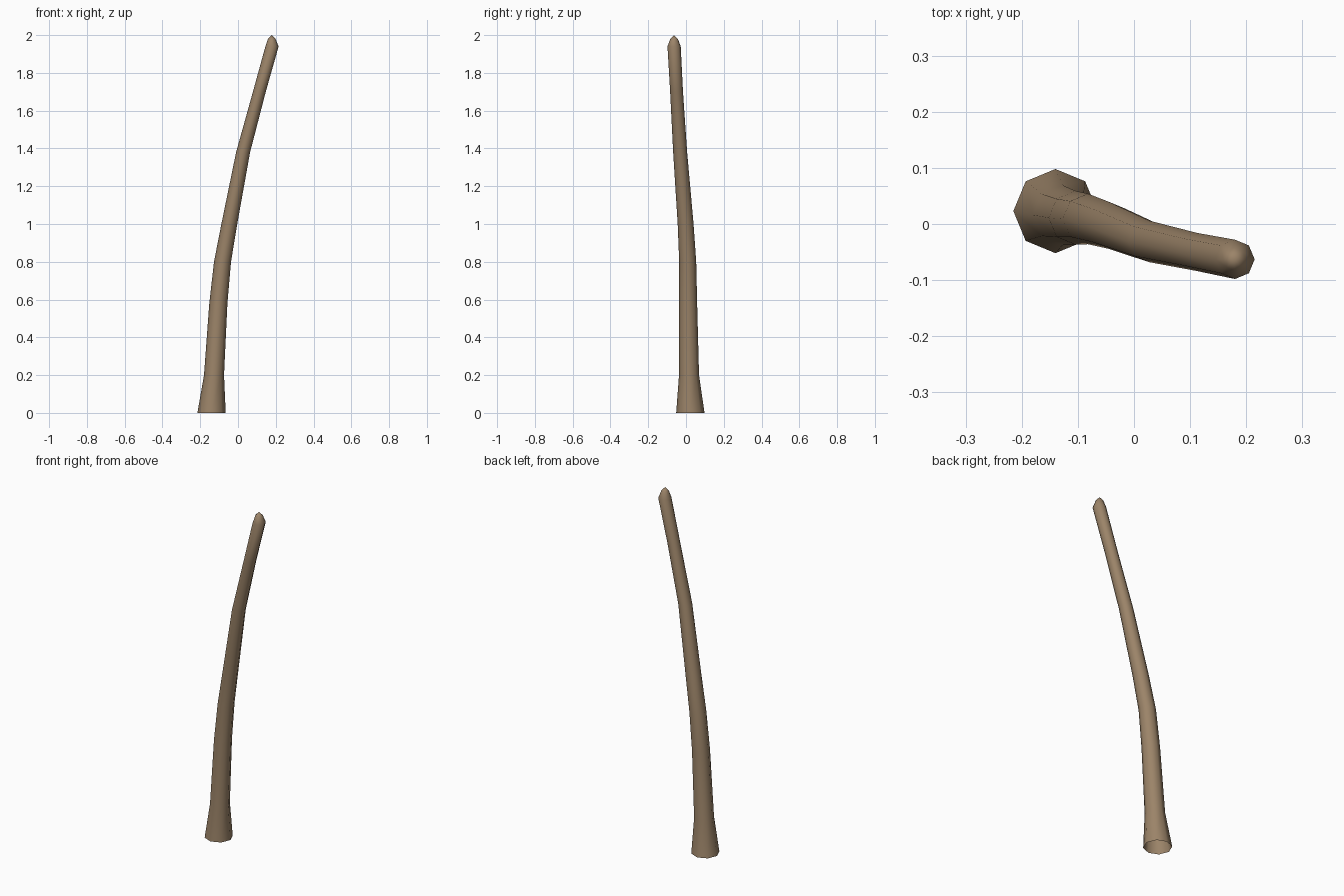
import bpy, bmesh, math

if "Cube" in bpy.data.objects:
    bpy.data.objects.remove(bpy.data.objects["Cube"])

SIDES = 8
# trunk cross-sections: x, y, z, radius
rings = [
    (-0.140, 0.023, 0.00, 0.075),
    (-0.127, 0.016, 0.20, 0.053),
    (-0.104, 0.011, 0.58, 0.048),
    (-0.082, 0.009, 0.80, 0.045),
    (-0.046, -0.002, 1.00, 0.042),
    (0.027, -0.031, 1.38, 0.037),
    (0.113, -0.050, 1.70, 0.034),
    (0.180, -0.063, 1.94, 0.035),
    (0.179, -0.063, 1.98, 0.020),
]
tip_point = (0.178, -0.063, 2.0)

bm = bmesh.new()
loops = []
for x, y, z, r in rings:
    loops.append([bm.verts.new((x + r * math.cos(2 * math.pi * i / SIDES),
                                y + r * math.sin(2 * math.pi * i / SIDES), z))
                  for i in range(SIDES)])

# trunk walls, open at the bottom
for a, b in zip(loops, loops[1:]):
    for i in range(SIDES):
        j = (i + 1) % SIDES
        bm.faces.new((a[i], a[j], b[j], b[i]))

# rounded tip
tip = bm.verts.new(tip_point)
for i in range(SIDES):
    bm.faces.new((loops[-1][i], loops[-1][(i + 1) % SIDES], tip))

for f in bm.faces:
    f.smooth = True
mesh = bpy.data.meshes.new("trunk")
bm.to_mesh(mesh)
bm.free()
trunk = bpy.data.objects.new("trunk", mesh)
bpy.context.collection.objects.link(trunk)

# bark colour
bark = bpy.data.materials.new("bark")
bark.diffuse_color = (0.33, 0.23, 0.14, 1)
bark.use_nodes = True
bark.node_tree.nodes["Principled BSDF"].inputs["Base Color"].default_value = bark.diffuse_color
mesh.materials.append(bark)
